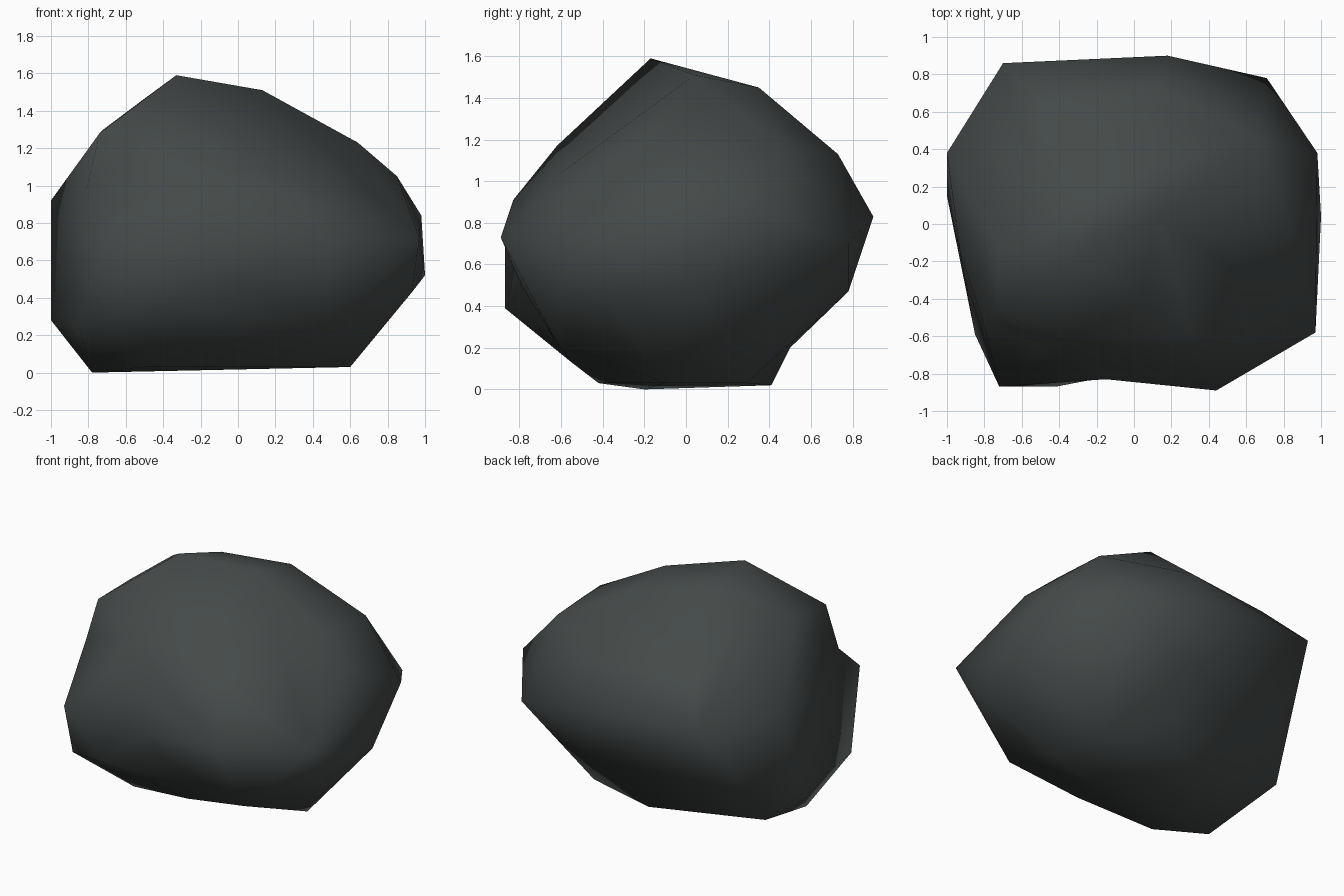
import bpy
import bmesh
from mathutils import Vector

# Remove the default cube only
default_cube = bpy.data.objects.get("Cube")
if default_cube:
    bpy.data.objects.remove(default_cube, do_unlink=True)


def make_material(name, colour):
    """Plain flat material shown the same in viewport and render."""
    material = bpy.data.materials.new(name)
    material.use_nodes = True
    material.diffuse_color = colour
    shader = next(n for n in material.node_tree.nodes if n.type == 'BSDF_PRINCIPLED')
    shader.inputs["Base Color"].default_value = colour
    shader.inputs["Roughness"].default_value = 1
    return material


def press_hollow(bm, point):
    """Split the edge that passes nearest the point and pull its middle there."""
    point = Vector(point)

    def detour(edge):
        start, end = (v.co for v in edge.verts)
        return (start - point).length + (end - point).length - edge.calc_length()

    edge = min(bm.edges, key=detour)
    split = bmesh.ops.subdivide_edges(bm, edges=[edge], cuts=1)
    middle = next(g for g in split["geom_inner"] if isinstance(g, bmesh.types.BMVert))
    middle.co = point
    bmesh.ops.triangulate(bm, faces=bm.faces[:])


def make_boulder(name, layers, hollows, material):
    """Wrap a tight skin around the corners of every layer, then hollow it."""
    bm = bmesh.new()
    for corners in layers:
        for corner in corners:
            bm.verts.new(corner)
    hull = bmesh.ops.convex_hull(bm, input=bm.verts[:])
    unused = {v for v in hull["geom_interior"] + hull["geom_unused"]
              if isinstance(v, bmesh.types.BMVert)}
    bmesh.ops.delete(bm, geom=list(unused), context='VERTS')
    for point in hollows:
        press_hollow(bm, point)
    bmesh.ops.recalc_face_normals(bm, faces=bm.faces[:])
    for face in bm.faces:
        face.smooth = True
    mesh = bpy.data.meshes.new(name)
    bm.to_mesh(mesh)
    bm.free()
    mesh.materials.append(material)
    boulder = bpy.data.objects.new(name, mesh)
    bpy.context.collection.objects.link(boulder)
    return boulder


# Crown: the off-centre peak and the ridge running back from it
crown = [(-.33, -.17, 1.59), (.13, .04, 1.51), (-.24, .16, 1.5),
         (.16, .35, 1.45), (-.52, .03, 1.45)]

# Shoulders: upper slope corners
shoulders = [(-.74, -.47, 1.28), (-.72, -.15, 1.3), (-.37, -.62, 1.17),
             (.3, -.6, 1.04), (.64, .02, 1.23), (.66, .45, 1.19),
             (.14, .73, 1.13), (-.5, .65, 1.13), (.85, -.05, 1.05)]

# Waist: the widest corners, front first
waist = [(-.72, -.87, .7), (-.42, -.87, .39), (-.15, -.83, .91),
         (.44, -.89, .73), (.97, -.58, .72), (1, .04, .52),
         (.98, .38, .84), (.71, .78, .7), (.18, .9, .83),
         (-.7, .86, .9), (-1, .38, .92), (-1, .15, .28), (-.93, -.15, .8)]

# Foot: undercut corners and the flat underside
foot = [(-.85, -.59, .24), (.49, -.63, .24), (.93, -.38, .43),
        (.78, -.35, .28), (.18, .78, .47), (-.86, .36, .14),
        (0, .41, .02), (.5, .29, .03), (.6, -.1, .03), (0, -.55, .13),
        (-.5, -.42, .03), (-.78, -.2, 0)]

# Hollows: front face, front slope, rear undercut, rear slope, right cheek
hollows = [(-.15, -.8, .62), (0, -.79, .5), (0, -.67, .3), (.05, -.4, 1.21),
           (.1, .5, .2), (.26, .52, 1.25), (-.81, -.51, .98), (-.5, -.67, .95)]

stone = make_material("dark_grey_stone", (.058, .068, .067, 1))
make_boulder("boulder", [crown, shoulders, waist, foot], hollows, stone)
